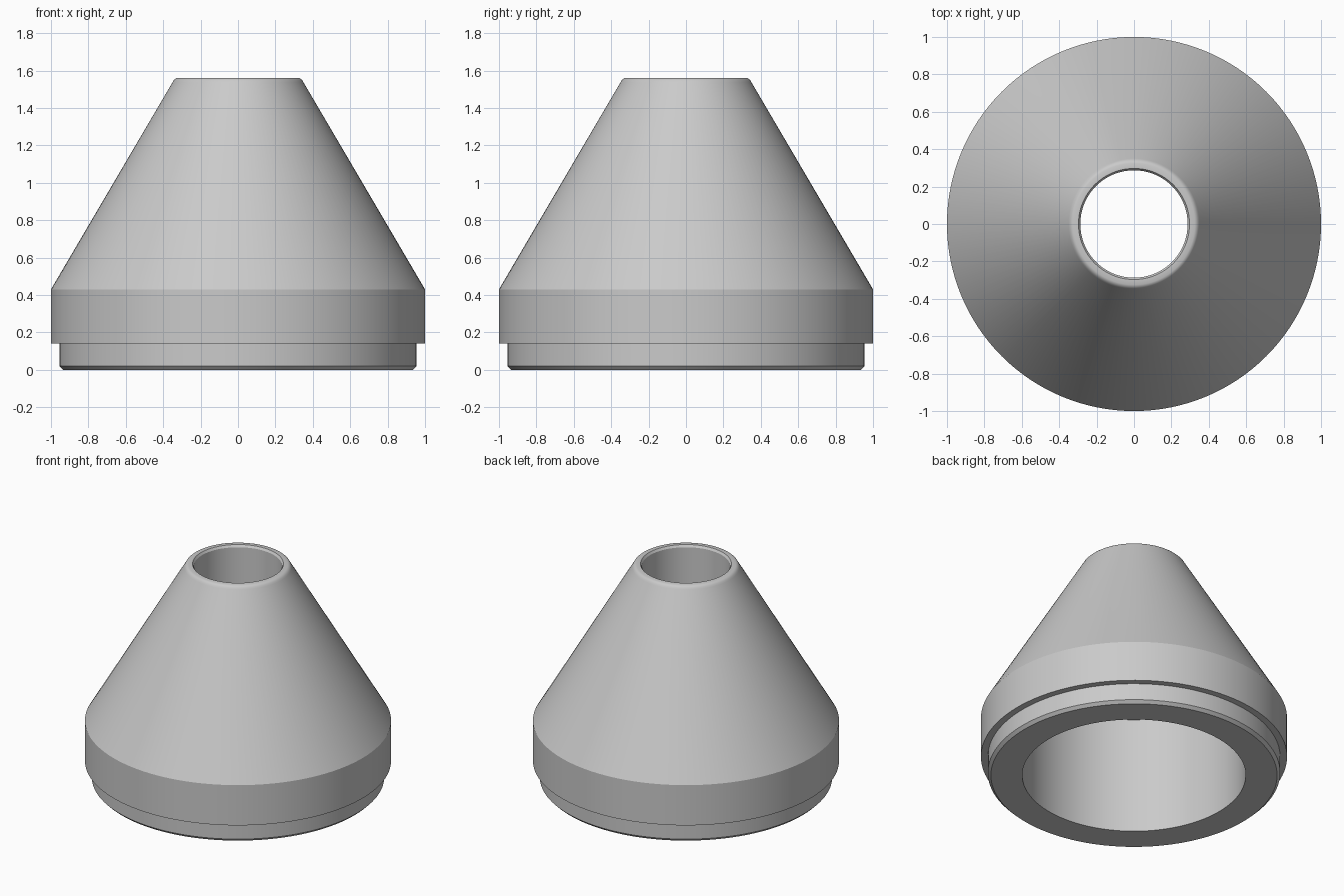
import bpy
import bmesh
import math

cube = bpy.data.objects.get("Cube")
if cube:
    bpy.data.objects.remove(cube, do_unlink=True)

# One plain grey material
grey = bpy.data.materials.new("plain grey")
grey.use_nodes = True
colour = (0.59, 0.59, 0.59, 1)
grey.diffuse_color = colour
grey.node_tree.nodes["Principled BSDF"].inputs["Base Color"].default_value = colour


def lathe(name, profile, material, segments=128):
    """Spin a closed (radius, height) profile around z."""
    bm = bmesh.new()
    rings = []
    for r, z in profile:
        rings.append([bm.verts.new((r * math.cos(a), r * math.sin(a), z))
                      for a in (math.tau * i / segments for i in range(segments))])
    for low, high in zip(rings, rings[1:] + rings[:1]):
        for i in range(segments):
            j = (i + 1) % segments
            bm.faces.new((low[i], low[j], high[j], high[i]))
    bmesh.ops.recalc_face_normals(bm, faces=bm.faces)
    mesh = bpy.data.meshes.new(name)
    bm.to_mesh(mesh)
    bm.free()
    mesh.materials.append(material)
    obj = bpy.data.objects.new(name, mesh)
    bpy.context.collection.objects.link(obj)
    bpy.ops.object.select_all(action="DESELECT")
    obj.select_set(True)
    bpy.context.view_layer.objects.active = obj
    bpy.ops.object.shade_smooth_by_angle(angle=math.radians(25))
    return obj


# Stepped base and cone outside, bevelled lip, then narrow bore,
# conical shoulder and wide bore inside
outside = [(0.935, 0), (0.955, 0.02), (0.955, 0.14), (1, 0.14), (1, 0.43)]
lip = [(0.35, 1.537), (0.344, 1.548), (0.335, 1.556), (0.325, 1.56),
       (0.297, 1.56), (0.287, 1.545)]
bore = [(0.287, 1.2), (0.73, 0.84), (0.73, 0)]
lathe("hollow_cone", outside + lip + bore, grey)
